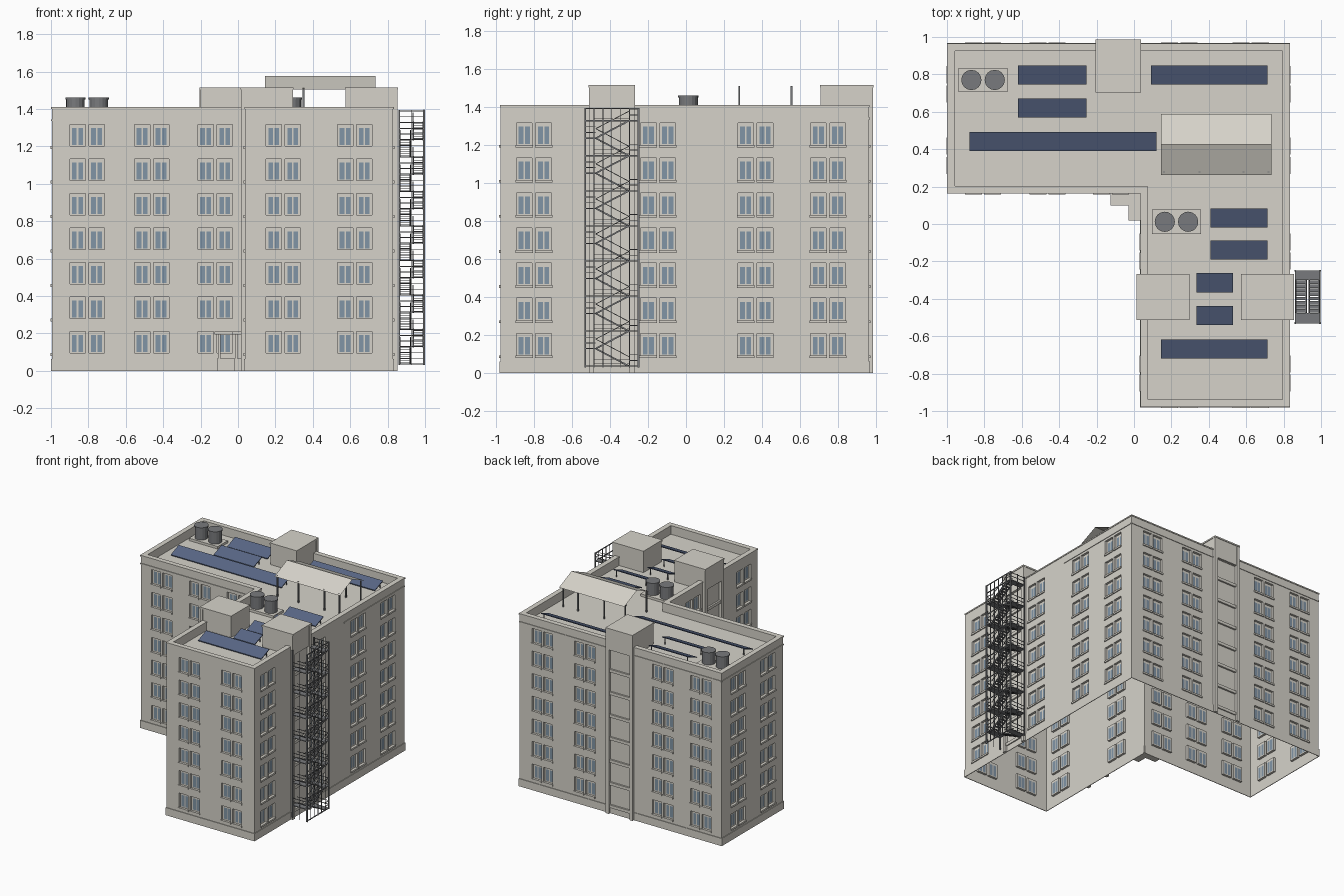
import bpy, bmesh, math
from mathutils import Vector

cube = bpy.data.objects.get("Cube")
if cube:
    bpy.data.objects.remove(cube, do_unlink=True)


def material(name, rgb):
    m = bpy.data.materials.new(name)
    m.use_nodes = True
    m.diffuse_color = (*rgb, 1)
    m.node_tree.nodes["Principled BSDF"].inputs["Base Color"].default_value = (*rgb, 1)
    return m


STONE = material("warm_stone", (0.67, 0.65, 0.59))
GLASS = material("blue_grey_glass", (0.22, 0.30, 0.38))
METAL = material("dark_grey_metal", (0.19, 0.195, 0.205))
SOLAR = material("navy_solar", (0.10, 0.135, 0.235))


class Part:
    """Collects faces for one named object."""
    def __init__(self, name, *mats):
        self.name, self.mats, self.bm = name, mats, bmesh.new()

    def face(self, pts, mat=0):
        f = self.bm.faces.new([self.bm.verts.new(p) for p in pts])
        f.material_index = mat

    def hexa(self, p):
        v = [self.bm.verts.new(q) for q in p]
        for ids in ("3210", "4567", "0154", "1265", "2376", "3047"):
            self.bm.faces.new([v[int(i)] for i in ids])

    def box(self, x0, x1, y0, y1, z0, z1):
        self.hexa([(x, y, z) for z in (z0, z1)
                   for x, y in ((x0, y0), (x1, y0), (x1, y1), (x0, y1))])

    def bar(self, a, b, r):
        # square bar between two points
        a, b = Vector(a), Vector(b)
        d = (b - a).normalized()
        s = d.cross(Vector((1, 0, 0) if abs(d.x) < 0.9 else (0, 1, 0))).normalized() * r
        t = d.cross(s)
        self.hexa([e + o for e in (a, b) for o in (s + t, t - s, -s - t, s - t)])

    def done(self, recalc=True):
        if recalc:
            bmesh.ops.recalc_face_normals(self.bm, faces=self.bm.faces[:])
        me = bpy.data.meshes.new(self.name)
        self.bm.to_mesh(me)
        self.bm.free()
        for m in self.mats:
            me.materials.append(m)
        ob = bpy.data.objects.new(self.name, me)
        bpy.context.scene.collection.objects.link(ob)
        return ob


class Wall:
    """One straight facade; u runs along it, d points outward."""
    def __init__(self, name, p, q, pairs):
        self.name, self.p = name, Vector((*p, 0))
        span = Vector((*q, 0)) - self.p
        self.length, self.t = span.length, span.normalized()
        self.n = Vector((self.t.y, -self.t.x, 0))
        self.pairs = [self.u(c) for c in pairs]

    def u(self, c):
        return abs(c - (self.p.x if abs(self.t.x) > 0.5 else self.p.y))

    def at(self, u, z, d=0.0):
        return self.p + self.t * u + self.n * d + Vector((0, 0, z))

    def box(self, part, u0, u1, z0, z1, d0, d1):
        part.hexa([self.at(u, z, d) for z in (z0, z1)
                   for u, d in ((u0, d1), (u1, d1), (u1, d0), (u0, d0))])

    def quad(self, part, u0, u1, z0, z1, d=0.0, mat=0):
        part.face([self.at(u0, z0, d), self.at(u1, z0, d),
                   self.at(u1, z1, d), self.at(u0, z1, d)], mat)


FLOORS, PITCH, ROOF, BASE = 7, 0.1845, 1.338, 0.06
WIN_W, WIN_H, WIN_Z, DEEP = 0.083, 0.12, 0.09, 0.018
L, R, IN, F, M, B = -0.995, 0.83, 0.038, -0.975, 0.167, 0.962
walls = [
    Wall("west_wing_front", (L, M), (IN, M), (-0.807, -0.462, -0.122)),
    Wall("south_wing_left", (IN, M), (IN, F), (-0.147, -0.80)),
    Wall("south_wing_front", (IN, F), (R, F), (0.242, 0.624)),
    Wall("right_side", (R, F), (R, B), (-0.80, -0.147, 0.365, 0.747)),
    Wall("back", (R, B), (L, B), (0.624, 0.242, -0.462, -0.807)),
    Wall("west_end", (L, B), (L, M), (0.747, 0.365)),
]


def window(part, w, u0, z0):
    # recessed opening with a two-pane frame at the back
    u1, z1 = u0 + WIN_W, z0 + WIN_H
    ring = [(u0, z0), (u1, z0), (u1, z1), (u0, z1)]
    for a, b in zip(ring, ring[1:] + ring[:1]):
        part.face([w.at(*a), w.at(*b), w.at(*b, -DEEP), w.at(*a, -DEEP)])
    us = [u0 + WIN_W * k for k in (0, 0.15, 0.45, 0.55, 0.85, 1)]
    zs = [z0 + WIN_H * k for k in (0, 0.08, 0.84, 1)]
    for i in range(5):
        for j in range(3):
            w.quad(part, us[i], us[i + 1], zs[j], zs[j + 1], -DEEP, int(i % 2 and j == 1))


# Facades with window openings and sills
sills = Part("window_sills", STONE)
for w in walls:
    part = Part(w.name + "_wall", STONE, GLASS)
    starts = sorted(c + s * 0.051 - WIN_W / 2 for c in w.pairs for s in (-1, 1))
    rows = [WIN_Z + PITCH * k for k in range(FLOORS)]
    us = [0] + [e for s in starts for e in (s, s + WIN_W)] + [w.length]
    zs = [BASE] + [e for s in rows for e in (s, s + WIN_H)] + [ROOF]
    for i in range(len(us) - 1):
        for j in range(len(zs) - 1):
            if i % 2 and j % 2:
                window(part, w, us[i], zs[j])
                w.box(sills, us[i] - 0.004, us[i + 1] + 0.004, zs[j] - 0.01, zs[j] + 0.004, 0, 0.008)
            else:
                w.quad(part, us[i], us[i + 1], zs[j], zs[j + 1])
    part.done(recalc=False)
sills.done()

# Plinth, parapet, coping and cornice
plinth, parapet = Part("plinth", STONE), Part("parapet", STONE)
coping, cornice = Part("coping", STONE), Part("cornice", STONE)
for i, w in enumerate(walls):
    extra = 0.035 if i == 0 else 0
    w.box(plinth, -0.005, w.length + 0.005, 0, BASE + 0.002, 0, 0.005)
    w.box(parapet, 0, w.length + extra, ROOF - 0.003, 1.402, -0.035, 0)
    w.box(coping, -0.004, w.length + extra, 1.4, 1.41, -0.037, 0.004)
    if i not in (1, 2):
        w.box(cornice, w.u(0.18) if i == 3 else 0, w.length, 1.335, 1.345, 0, 0.005)
for p in (plinth, parapet, coping, cornice):
    p.done()

roof = Part("roof_deck", STONE)
roof.face([(*w.p.xy, ROOF) for w in walls])
roof.done()


# Stair towers: roof house, pilasters and floor ledges
def tower(name, w, centre):
    u, part = w.u(centre), Part(name, STONE)
    w.box(part, u - 0.118, u + 0.118, ROOF, 1.505, -0.255, 0.02)
    w.box(part, u - 0.122, u + 0.122, 1.503, 1.515, -0.258, 0.025)
    for s in (-1, 1):
        w.box(part, u + s * 0.107 - 0.014, u + s * 0.107 + 0.014, 0, 1.505, 0, 0.022)
    for k in range(FLOORS):
        z = 0.06 + PITCH * k
        w.box(part, u - 0.1, u + 0.1, z - 0.012, z + 0.012, 0, 0.014)
    part.done()


tower("back_tower", walls[4], -0.085)
tower("right_tower", walls[3], -0.39)
tower("left_tower", walls[1], -0.39)

# Corner entrance
entrance = Part("entrance", STONE)
for z0, z1, g in ((0.195, 0.21, 0.0), (0.0, 0.065, 0.012)):
    entrance.box(-0.125 + g, IN, 0.1 + g, M, z0, z1)
    entrance.box(-0.03 + g, IN, 0.02 + g, 0.1 + g, z0, z1)
for x, y in ((-0.1, 0.115), (-0.01, 0.04)):
    entrance.box(x - 0.006, x + 0.006, y - 0.006, y + 0.006, 0.06, 0.2)
entrance.done()

# Solar panels, tilted toward the front, on short legs
panels, legs = Part("solar_panels", SOLAR), Part("solar_legs", METAL)
for x0, x1, y in ((-0.62, -0.255, 0.745), (-0.62, -0.255, 0.57), (-0.88, 0.12, 0.39),
                  (0.09, 0.715, 0.745), (0.41, 0.715, -0.02), (0.41, 0.715, -0.19),
                  (0.335, 0.53, -0.365), (0.335, 0.53, -0.54), (0.145, 0.715, -0.72)):
    y1 = y + 0.102
    panels.hexa([(px, py, pz + dz) for dz in (0, 0.007)
                 for px, py, pz in ((x0, y, 1.352), (x1, y, 1.352), (x1, y1, 1.392), (x0, y1, 1.392))])
    for x in (x0 + 0.02, x1 - 0.02):
        legs.box(x - 0.003, x + 0.003, y1 - 0.012, y1 - 0.006, ROOF, 1.392)
panels.done()
legs.done()

# Water tanks on low platforms
for side, cx, cy in (("west", -0.807, 0.77), ("south", 0.227, 0.012)):
    base = Part(side + "_tank_platform", STONE)
    base.box(cx - 0.13, cx + 0.13, cy - 0.065, cy + 0.065, ROOF, 1.358)
    base.done()
    for i in (-1, 1):
        tank = Part(f"{side}_water_tank", METAL)
        for r, z0, z1 in ((0.05, 1.358, 1.452), (0.054, 1.45, 1.46)):
            ring = bmesh.ops.create_cone(tank.bm, cap_ends=True, segments=16, radius1=r, radius2=r, depth=z1 - z0)
            bmesh.ops.translate(tank.bm, verts=ring["verts"], vec=(cx + i * 0.0625, cy, (z0 + z1) / 2))
        tank.done()

# Rooftop shade: two thin slopes on posts
shade = Part("shade_roof", STONE)
shade.face([(0.145, 0.263, 1.503), (0.735, 0.263, 1.503), (0.735, 0.425, 1.575), (0.145, 0.425, 1.575)])
shade.face([(0.145, 0.425, 1.575), (0.735, 0.425, 1.575), (0.735, 0.588, 1.503), (0.145, 0.588, 1.503)])
shade.done(recalc=False)
posts = Part("shade_posts", METAL)
for x in (0.16, 0.35, 0.585, 0.72):
    for y in (0.28, 0.555):
        posts.box(x - 0.005, x + 0.005, y - 0.005, y + 0.005, ROOF, 1.511)
posts.done()

# Outside escape stair
X0, X1, Y0, Y1, LOW, HIGH = 0.862, 0.995, -0.53, -0.25, -0.475, -0.30
frame, rails = Part("escape_stair_frame", METAL), Part("escape_stair_rails", METAL)
steps = Part("escape_stair_steps", METAL)
for x in (X0, X1):
    for y in (Y0, Y1):
        frame.bar((x, y, 0.03), (x, y, 1.395), 0.005)
for i in range(1, 6):
    y = Y0 + (Y1 - Y0) * i / 6
    rails.bar((X1, y, 0.03), (X1, y, 1.395), 0.002)
for y in (Y0, Y1):
    rails.bar(((X0 + X1) / 2, y, 0.03), ((X0 + X1) / 2, y, 1.395), 0.002)


def flight(x0, x1, ya, yb, za, zb):
    # treads, stringers and handrails of one run
    n = 8
    for k in range(n):
        y, z = ya + (yb - ya) * (k + 0.5) / n, za + (zb - za) * (k + 0.5) / n
        steps.box(x0, x1, y - 0.009, y + 0.009, z - 0.0015, z + 0.0015)
    for x in (x0, x1):
        frame.bar((x, ya, za), (x, yb, zb), 0.004)
        rails.bar((x, ya, za + 0.05), (x, yb, zb + 0.05), 0.002)


for k in range(FLOORS + 1):
    z = 0.037 + PITCH * k
    mid = z + PITCH / 2
    levels = [(z, HIGH, Y1)]
    if k < FLOORS:
        levels.append((mid, Y0, LOW))
        flight(0.866, 0.922, HIGH, LOW, z, mid)
        flight(0.936, 0.991, LOW, HIGH, mid, z + PITCH)
    for h, y0, y1 in levels:
        steps.box(X0, X1, y0, y1, h - 0.003, h + 0.003)
        outer = Y0 if y0 == Y0 else Y1
        for dz in (0.03, 0.06):
            rails.bar((X0, outer, h + dz), (X1, outer, h + dz), 0.002)
            rails.bar((X1, y0, h + dz), (X1, y1, h + dz), 0.002)
    rails.bar((X1, Y0, z), (X1, Y1, z), 0.003)
rails.bar((X1, Y0, 1.393), (X1, Y1, 1.393), 0.003)
for p in (frame, rails, steps):
    p.done()
